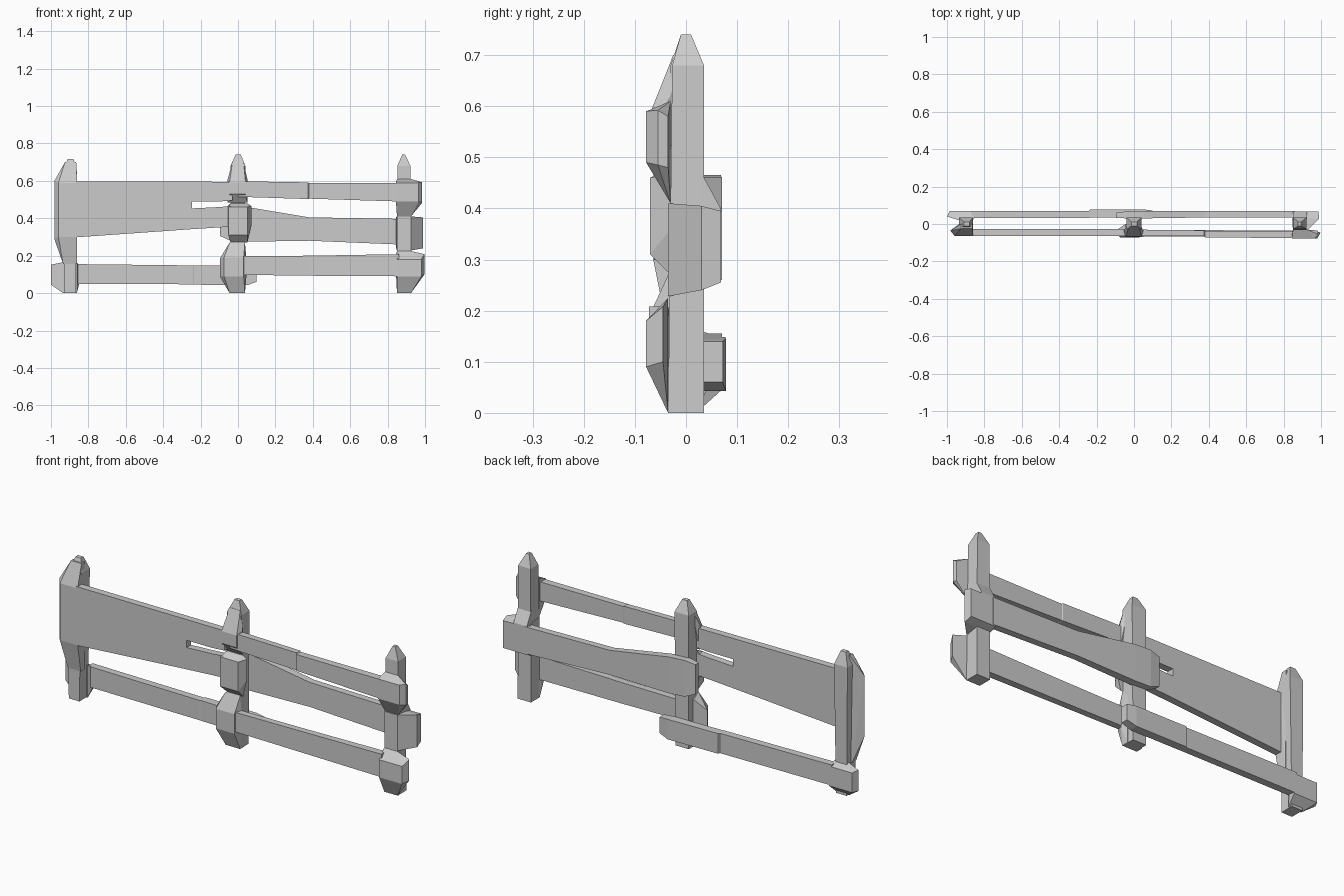
import bpy, bmesh

if "Cube" in bpy.data.objects:
    bpy.data.objects.remove(bpy.data.objects["Cube"])


def finish(name, bm):
    bmesh.ops.recalc_face_normals(bm, faces=bm.faces[:])
    me = bpy.data.meshes.new(name)
    bm.to_mesh(me)
    bm.free()
    ob = bpy.data.objects.new(name, me)
    bpy.context.collection.objects.link(ob)
    return ob


# Rectangles lying across each axis, used as sections
def across_x(x, y0, y1, z0, z1):
    return [(x, y, z) for y in (y0, y1) for z in (z0, z1)]


def across_y(y, x0, x1, z0, z1):
    return [(x, y, z) for x in (x0, x1) for z in (z0, z1)]


def across_z(z, x0, x1, y0, y1):
    return [(x, y, z) for x in (x0, x1) for y in (y0, y1)]


def chunk(name, *sections):
    """Faceted block: convex hull around a few rectangles."""
    bm = bmesh.new()
    for p in sum(sections, []):
        bm.verts.new(p)
    bmesh.ops.convex_hull(bm, input=bm.verts[:])
    bmesh.ops.delete(bm, geom=[v for v in bm.verts if not v.link_faces], context='VERTS')
    bmesh.ops.dissolve_limit(bm, angle_limit=0.02, verts=bm.verts[:], edges=bm.edges[:])
    return finish(name, bm)


def rail(name, *sections):
    """Plank lofted along x through (x, y0, y1, z0, z1) sections."""
    bm = bmesh.new()
    rings = [[bm.verts.new(p) for p in ((x, a, c), (x, b, c), (x, b, d), (x, a, d))]
             for x, a, b, c, d in sections]
    for r, s in zip(rings, rings[1:]):
        for i in range(4):
            j = (i + 1) % 4
            bm.faces.new((r[i], r[j], s[j], s[i]))
    bm.faces.new(rings[0])
    bm.faces.new(rings[-1][::-1])
    return finish(name, bm)


# Posts with pointed tops
chunk("left_post", across_z(0, -.93, -.87, -.035, .035),
      across_z(.655, -.935, -.86, -.035, .035), across_z(.718, -.91, -.88, -.01, .012))
chunk("centre_post", across_z(0, -.04, .035, -.035, .035),
      across_z(.68, -.04, .04, -.03, .035), across_z(.74, -.013, .015, -.01, .01))
chunk("right_post", across_z(0, .85, .925, -.035, .035),
      across_z(.68, .852, .922, -.027, .035), across_z(.74, .878, .894, -.01, .01))

# Wide front panel with a notch
outline = [(-.87, .298), (-.245, .342), (-.04, .355), (-.04, .465), (-.1, .46),
           (-.245, .453), (-.245, .49), (-.1, .49), (-.03, .495), (-.03, .595), (-.87, .598)]
bm = bmesh.new()
face = bm.faces.new([bm.verts.new((x, -.064, z)) for x, z in outline])
ext = bmesh.ops.extrude_face_region(bm, geom=[face])
for v in ext["geom"]:
    if isinstance(v, bmesh.types.BMVert):
        v.co.y = -.028
finish("front_panel", bm)
chunk("panel_left_end", across_y(-.064, -.96, -.86, .30, .59),
      across_y(-.035, -.982, -.86, .29, .60), across_z(.155, -.935, -.862, -.035, 0),
      across_z(.70, -.925, -.865, -.025, 0))
chunk("panel_upper_end", across_y(-.068, -.045, .04, .53, .592),
      across_y(-.035, -.055, .05, .485, .61), across_z(.70, -.03, .03, -.025, 0))
chunk("panel_lower_end", across_y(-.07, -.052, .05, .31, .46),
      across_y(-.03, -.055, .072, .36, .465), across_y(-.03, -.04, .05, .27, .48))

# Upper right rail
rail("upper_right_rail", (0, -.064, -.03, .515, .598), (.375, -.064, -.034, .503, .592),
     (.38, -.072, -.037, .505, .588), (.86, -.075, -.037, .49, .588))
chunk("upper_right_rail_end", across_y(-.078, .845, .965, .49, .59),
      across_y(-.055, .845, .985, .485, .592), across_y(-.03, .85, .925, .41, .61),
      across_y(-.035, .96, .982, .48, .58))

# Middle right rail on the back
rail("middle_right_rail", (-.095, .033, .06, .305, .455), (-.04, .03, .068, .28, .465),
     (.05, .03, .07, .275, .46), (.38, .035, .07, .28, .405), (.86, .035, .07, .26, .397))
chunk("middle_right_rail_end", across_y(.068, .845, .985, .255, .395),
      across_y(.03, .845, .99, .24, .405), across_y(-.035, .85, .925, .228, .41))
chunk("middle_rail_brace", across_y(.03, .85, .925, .3, .47), across_y(.068, .85, .925, .3, .4))

# Lower right rail on the front
rail("lower_right_rail", (0, -.066, -.033, .098, .197), (.38, -.066, -.033, .093, .2),
     (.86, -.072, -.035, .09, .208))
chunk("lower_right_rail_end", across_y(-.078, .85, .98, .09, .18),
      across_y(-.045, .845, .997, .10, .208), across_y(-.035, .85, .925, 0, .225))
chunk("lower_right_rail_start", across_y(-.072, -.075, .03, .09, .19),
      across_y(-.035, -.097, .045, .09, .185), across_y(-.035, -.045, .037, 0, .27),
      across_y(0, -.045, .037, 0, .24))

# Lower left rail on the back
rail("lower_left_rail", (-.87, .033, .07, .05, .155), (-.24, .033, .07, .047, .148),
     (-.235, .035, .077, .045, .148), (.05, .035, .078, .043, .145), (.1, .035, .072, .06, .14))
chunk("lower_left_rail_end", across_y(.07, -.985, -.855, .045, .145),
      across_y(.04, -1.0, -.85, .045, .152), across_y(.02, -.935, -.862, 0, .165))
